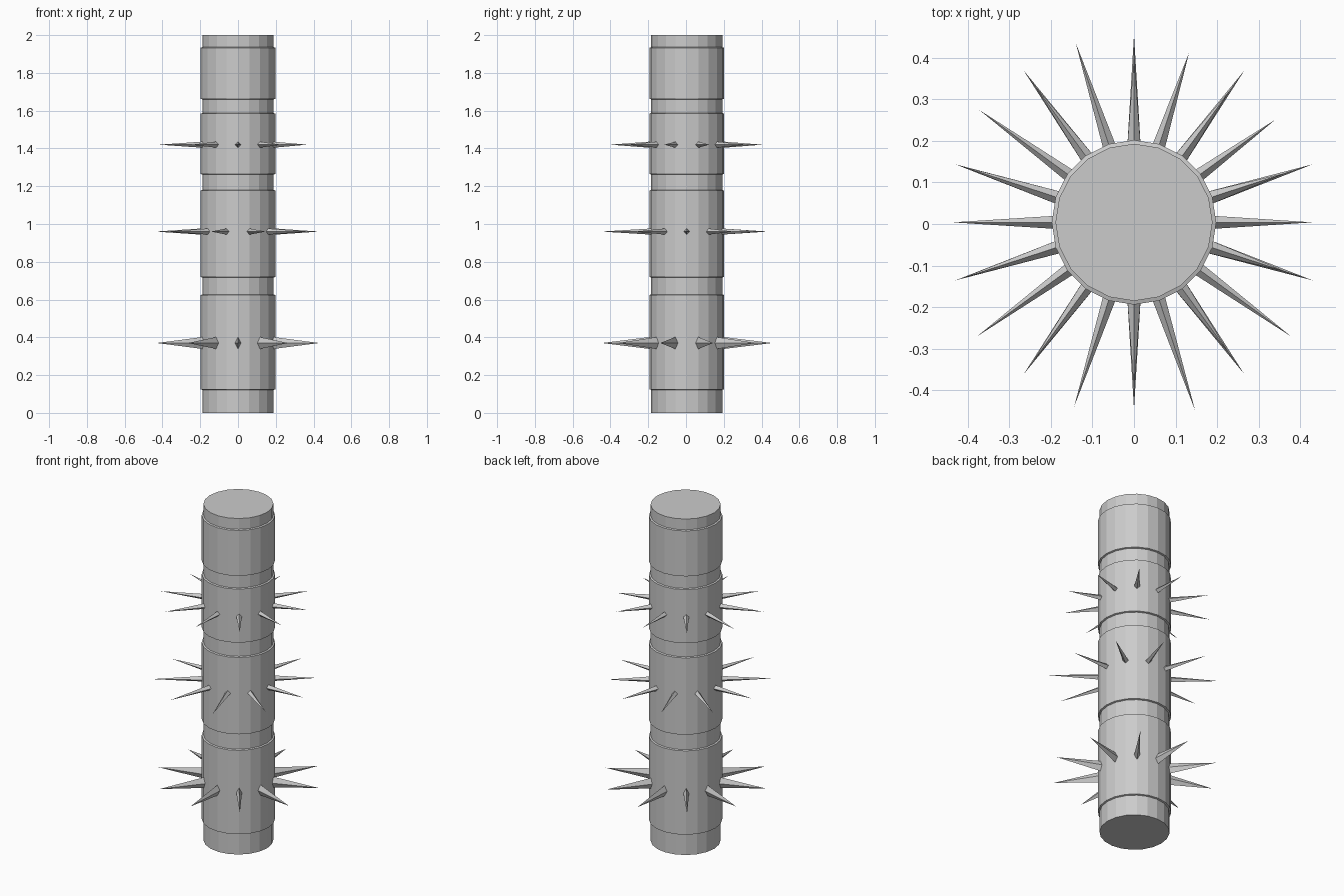
import bpy, bmesh
from math import sin, cos, radians

if "Cube" in bpy.data.objects:
    bpy.data.objects.remove(bpy.data.objects["Cube"])

CY = 0.004   # trunk axis is slightly behind the bounding-box centre
SIDES = 20


def make_object(name, bm):
    bmesh.ops.recalc_face_normals(bm, faces=bm.faces)
    mesh = bpy.data.meshes.new(name)
    bm.to_mesh(mesh)
    bm.free()
    obj = bpy.data.objects.new(name, mesh)
    bpy.context.collection.objects.link(obj)
    return obj


def lathe(name, profile):
    """Faceted solid of revolution with flat caps from (radius, z) points."""
    bm = bmesh.new()
    rings = []
    for r, z in profile:
        rings.append([bm.verts.new((r * cos(radians(360 * i / SIDES)),
                                    CY + r * sin(radians(360 * i / SIDES)), z))
                      for i in range(SIDES)])
    for a, b in zip(rings, rings[1:]):
        for i in range(SIDES):
            j = (i + 1) % SIDES
            bm.faces.new((a[i], a[j], b[j], b[i]))
    bm.faces.new(rings[0])
    bm.faces.new(rings[-1])
    return make_object(name, bm)


def spike_ring(name, z, start, tips, half_w, half_h, base=0.185):
    """Ring of four-sided spikes; tips lists each tip's distance from the axis."""
    bm = bmesh.new()
    for i, tip_r in enumerate(tips):
        a = radians(start + i * 360 / len(tips))
        c, s = cos(a), sin(a)

        def point(r, side, up):
            return bm.verts.new((r * c - side * s, CY + r * s + side * c, z + up))

        quad = [point(base, half_w, 0), point(base, 0, half_h),
                point(base, -half_w, 0), point(base, 0, -half_h)]
        tip = point(tip_r, 0, 0)
        bm.faces.new(quad)
        for k in range(4):
            bm.faces.new((quad[k], quad[(k + 1) % 4], tip))
    return make_object(name, bm)


# Trunk: narrow core with four wider bands stepping out of it
CORE, BAND = 0.189, 0.198
profile = [(CORE, 0)]
for low, high in ((0.122, 0.627), (0.717, 1.18), (1.262, 1.587), (1.66, 1.936)):
    profile += [(CORE, low), (BAND, low + 0.003), (BAND, high - 0.003), (CORE, high)]
profile.append((CORE, 2))
lathe("banded_trunk", profile)

# Three rings of thorns, the middle one staggered by half a step
spike_ring("lower_thorns", 0.37, 18,
           [.452, .452, .451, .452, .452, .452, .452, .449, .45, .452], 0.016, 0.033)
spike_ring("middle_thorns", 0.96, 0,
           [.43, .42, .43, .453, .46, .437, .467, .466, .475, .467], 0.016, 0.017)
spike_ring("upper_thorns", 1.42, 18,
           [.385, .397, .40, .41, .44, .44, .42, .405, .39, .385], 0.016, 0.017)
